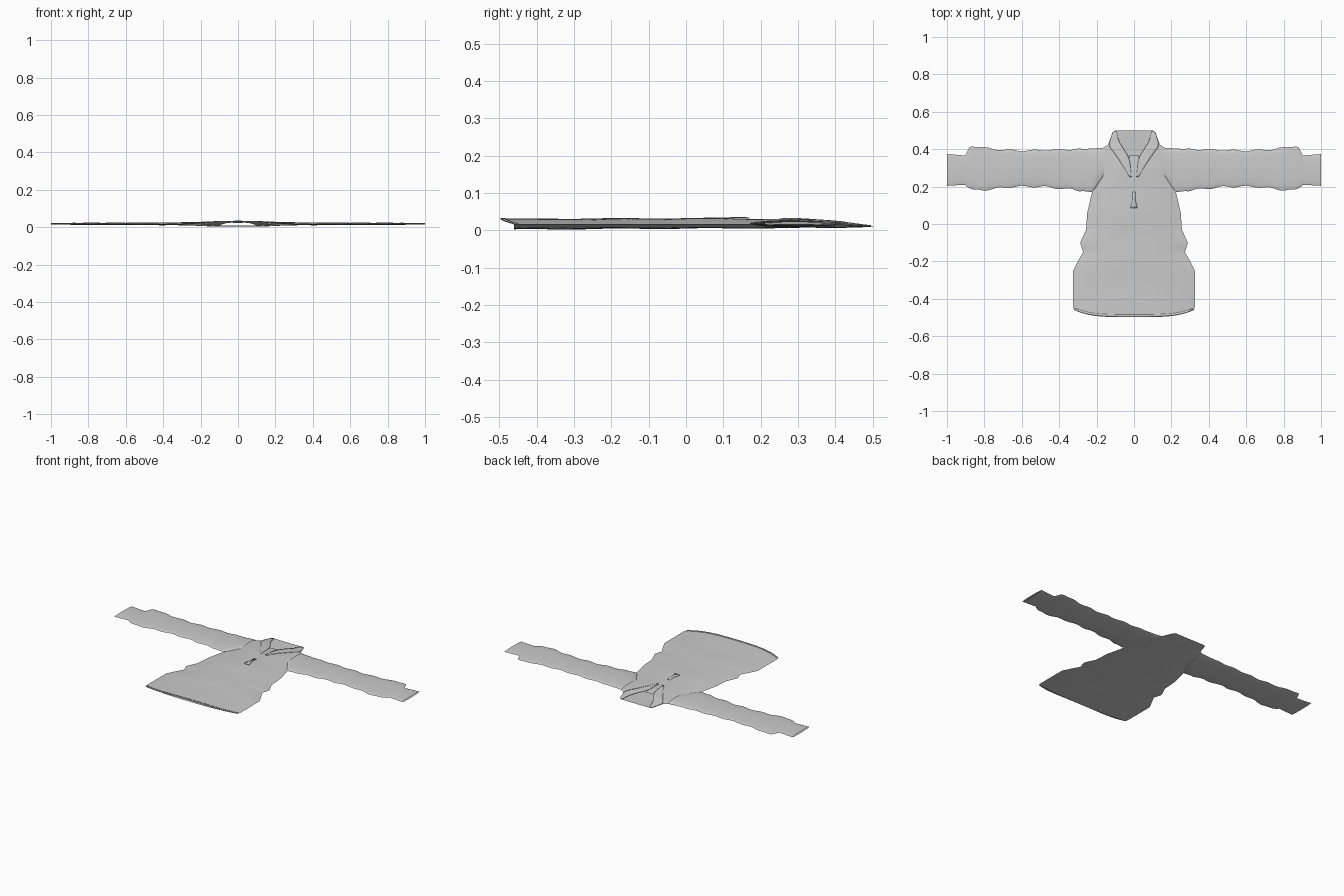
import bpy
import math

if "Cube" in bpy.data.objects:
    bpy.data.objects.remove(bpy.data.objects["Cube"])

cloth = bpy.data.materials.new("grey cloth")
cloth.use_nodes = True
GREY = (0.6, 0.6, 0.6, 1)
cloth.diffuse_color = GREY
cloth.node_tree.nodes["Principled BSDF"].inputs["Base Color"].default_value = GREY

EDGE = 0.016  # height of the side seams


def lerp(table, t):
    """Piecewise linear lookup in a list of (position, value) pairs."""
    for (a, va), (b, vb) in zip(table, table[1:]):
        if t <= b:
            f = max(0, (t - a) / (b - a))
            return va + (vb - va) * f
    return table[-1][1]


def span(a, b, n):
    return [a + (b - a) * i / n for i in range(n + 1)]


def sheet(name, rows, mirror=False, closed=False, thick=0):
    """Skin a list of equally long rows of points."""
    n = len(rows[0])
    cols = n if closed else n - 1
    faces = [(r * n + c, r * n + (c + 1) % n, (r + 1) * n + (c + 1) % n, (r + 1) * n + c)
             for r in range(len(rows) - 1) for c in range(cols)]
    mesh = bpy.data.meshes.new(name)
    mesh.from_pydata([p for row in rows for p in row], [], faces)
    mesh.materials.append(cloth)
    obj = bpy.data.objects.new(name, mesh)
    bpy.context.collection.objects.link(obj)
    if mirror:
        m = obj.modifiers.new("mirror", "MIRROR")
        m.use_clip = True
    if thick:
        s = obj.modifiers.new("thickness", "SOLIDIFY")
        s.thickness = thick
        s.offset = 0
    bpy.ops.object.select_all(action="DESELECT")
    bpy.context.view_layer.objects.active = obj
    obj.select_set(True)
    bpy.ops.object.shade_smooth_by_angle(angle=math.radians(40))
    return obj


# Outline of the torso and neck, as half width along y
WIDTH = [(-0.46, 0.32), (-0.44, 0.325), (-0.25, 0.325), (-0.19, 0.295), (-0.15, 0.272),
         (-0.1, 0.288), (-0.03, 0.256), (0.06, 0.25), (0.18, 0.222), (0.25, 0.2),
         (0.39, 0.2), (0.41, 0.16), (0.425, 0.138), (0.49, 0.115), (0.5, 0.1)]
TOP = [(-0.5, 0.031), (0.1, 0.033), (0.3, 0.03), (0.42, 0.022), (0.5, 0.011)]
BOTTOM = [(-0.5, 0.002), (-0.2, 0.004), (0.3, 0.006), (0.5, 0.009)]
NECK = [(0.08, 0), (0.1, 0.006), (0.16, 0.005), (0.25, 0.014), (0.34, 0.022),
        (0.37, 0.035), (0.44, 0.08), (0.5, 0.096)]
ROWS = sorted(set(span(-0.44, 0.5, 40) + [y for y, w in WIDTH] + [0.08, 0.1]))


def height(x, y, crown):
    u = min(1, abs(x) / lerp(WIDTH, y))
    edge = min(EDGE, EDGE - (y - 0.4) * 0.06)
    return edge + (lerp(crown, y) - edge) * (1 - u ** 2.6)


def panel(crown, inner, drop):
    """Half of a body panel; the hem sags by drop in the middle."""
    rows = []
    for y in ROWS:
        row = []
        for x in span(lerp(inner, y), lerp(WIDTH, y), 14):
            u = x / lerp(WIDTH, y)
            sag = drop * max(0, (-0.4 - y) / 0.06) * (1 - u ** 4)
            fold = 0.001 * math.sin(y * 26 + x * 5) * (1 - u)
            row.append((x, y - sag, height(x, y, crown) + fold))
        rows.append(row)
    return rows


sheet("front_panel", panel(TOP, NECK, 0.038), mirror=True)
sheet("back_panel", [row[::-1] for row in panel(BOTTOM, [(0, 0)], 0)], mirror=True)

# Raised hem band along the front edge
sheet("front_hem", [[(x, y - 0.036 * (1 - (x / 0.32) ** 4), height(x, -0.45, TOP) + 0.001)
                     for x in span(-0.315, 0.315, 24)] for y in (-0.459, -0.448)], thick=0.002)

# Collar leaves folded down beside the neck opening
OUTER = [(0.25, 0.024), (0.29, 0.045), (0.36, 0.092), (0.42, 0.136), (0.49, 0.114), (0.5, 0.1)]
leaf = [[(x, y, height(x, y, TOP) + 0.002) for x in span(lerp(NECK, y), lerp(OUTER, y), 5)]
        for y in span(0.25, 0.495, 12)]
sheet("collar_leaves", leaf, mirror=True, thick=0.002)

# Placket behind the slit, with a small tab at its foot
sheet("placket", [[(x, y, height(x, y, TOP) - 0.003) for x in (-0.028, 0, 0.028)]
                  for y in span(0.08, 0.365, 8)])
sheet("placket_tab", [[(x, y, height(x, y, TOP) + 0.002) for x in (-w, 0, w)]
                      for y, w in ((0.085, 0.018), (0.1, 0.016), (0.13, 0.007), (0.17, 0.008))],
      thick=0.002)

# Sleeves: flattened tubes with wavy edges and a narrower cuff
LOW = [(0.16, 0.26), (0.2, 0.2), (0.225, 0.17), (0.35, 0.186), (0.5, 0.2), (0.65, 0.2),
       (0.8, 0.182), (0.86, 0.18), (0.895, 0.2), (0.902, 0.21), (1, 0.204)]
HIGH = [(0.16, 0.408), (0.25, 0.402), (0.4, 0.398), (0.6, 0.392), (0.75, 0.4),
        (0.86, 0.418), (0.88, 0.412), (0.895, 0.38), (0.902, 0.366), (1, 0.374)]
THICK = [(0.16, 0.011), (0.3, 0.008), (0.5, 0.0065), (0.88, 0.006), (0.91, 0.004), (1, 0.005)]
rings = []
for x in span(0.16, 0.88, 44) + [0.895, 0.902, 0.93, 0.965, 1]:
    wave = 0.005 * math.sin(x * 50) if 0.28 < x < 0.87 else 0
    lo, hi = lerp(LOW, x) - wave, lerp(HIGH, x) + wave * 0.8
    ring = []
    for k in range(20):
        a = math.tau * k / 20
        z = 0.018 + lerp(THICK, x) * math.sin(a) + wave * 0.15 * math.sin(a)
        ring.append((x, (lo + hi) / 2 + (hi - lo) / 2 * math.cos(a), z))
    rings.append(ring)
sheet("sleeves", rings, mirror=True, closed=True)
